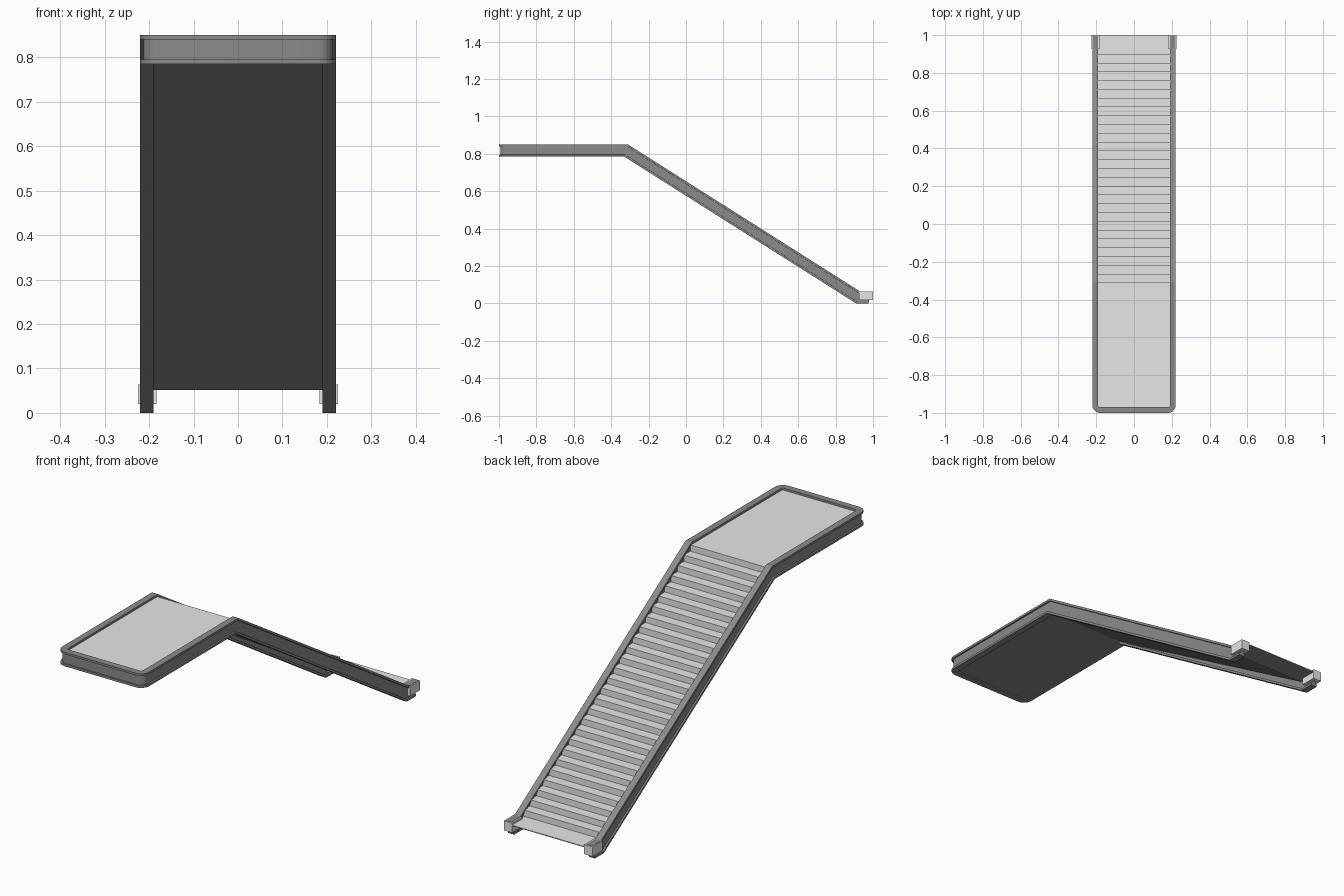
import bpy
import bmesh
import math
from mathutils import Vector

cube = bpy.data.objects.get("Cube")
if cube:
    bpy.data.objects.remove(cube, do_unlink=True)


def material(name, value):
    mat = bpy.data.materials.new(name)
    mat.use_nodes = True
    color = (value, value, value, 1)
    mat.diffuse_color = color
    mat.node_tree.nodes["Principled BSDF"].inputs["Base Color"].default_value = color
    return mat


light = material("light grey", 0.8)
rail_grey = material("rail grey", 0.26)


def add_object(name, verts, faces, mats):
    mesh = bpy.data.meshes.new(name)
    mesh.from_pydata(verts, [], faces)
    obj = bpy.data.objects.new(name, mesh)
    bpy.context.collection.objects.link(obj)
    for mat in mats:
        mesh.materials.append(mat)
    # Consistent outward normals
    bm = bmesh.new()
    bm.from_mesh(mesh)
    bmesh.ops.recalc_face_normals(bm, faces=bm.faces)
    bm.to_mesh(mesh)
    bm.free()
    return obj


# Deck, treads and landing as one stepped profile swept across the width
STEPS = 26
DECK_Z, LAND_Z, LAND_BOTTOM = 0.838, 0.055, 0.051
STAIR_TOP, STAIR_END = -0.31, 0.9
HALF = 0.197
run = (STAIR_END - STAIR_TOP) / STEPS
rise = (DECK_Z - LAND_Z) / (STEPS + 1)

profile = [(-0.98, DECK_Z)]
for i in range(STEPS + 1):
    y = STAIR_TOP + i * run
    profile += [(y, DECK_Z - i * rise), (y, DECK_Z - (i + 1) * rise)]
profile += [(1.0, LAND_Z), (1.0, LAND_BOTTOM), (STAIR_END, LAND_BOTTOM),
            (-0.32, 0.79), (-0.98, 0.79)]

n = len(profile)
verts = [(x, y, z) for x in (-HALF, HALF) for y, z in profile]
faces = [(i, (i + 1) % n, n + (i + 1) % n, n + i) for i in range(n)]
faces += [tuple(range(n)), tuple(range(n, 2 * n))]
stairs = add_object("stairs_and_deck", verts, faces, [light, rail_grey])
# Treads and risers are light, the underside matches the rail
for face in stairs.data.polygons:
    face.material_index = 0 if max(face.normal.y, face.normal.z) > 0.5 else 1

# Flanged side rail: one mitred sweep up one side, round the deck and down the other
HEIGHT = 0.065
RAIL_X = 0.203
straight = Vector((0, 0, HEIGHT))
mitre = Vector((0, 0.02, HEIGHT))
side = Vector((1, 0, 0))
path = [
    (Vector((RAIL_X, 0.975, 0)), side, mitre),
    (Vector((RAIL_X, 0.91, 0)), side, mitre),
    (Vector((RAIL_X, -0.33, 0.785)), side, mitre),
]
for k in range(7):
    a = math.radians(15 * k)
    out = Vector((math.cos(a), -math.sin(a), 0))
    path.append((Vector((0.18, -0.96, 0.785)) + out * 0.023, out, straight))


def flip(v):
    return Vector((-v.x, v.y, v.z))


path += [(flip(p), flip(o), u) for p, o, u in reversed(path)]

outer = [(0.017, 0), (0.017, 0.15), (0.01, 0.16), (0.01, 0.84), (0.017, 0.85), (0.017, 1)]
section = outer + [(-0.78 * a, b) for a, b in reversed(outer)]
m = len(section)
verts = [p + o * a + u * b for p, o, u in path for a, b in section]
faces = []
for r in range(len(path) - 1):
    for i in range(m):
        j = (i + 1) % m
        faces.append((r * m + i, r * m + j, (r + 1) * m + j, (r + 1) * m + i))
faces += [tuple(range(m)), tuple(range(len(verts) - m, len(verts)))]
rail = add_object("side_rail", verts, faces, [rail_grey])
bpy.ops.object.select_all(action="DESELECT")
rail.select_set(True)
bpy.context.view_layer.objects.active = rail
bpy.ops.object.shade_smooth_by_angle(angle=math.radians(30))

# Light sleeves wrapped around the rail feet, with the rail top showing
for name, sign in (("left_foot_sleeve", 1), ("right_foot_sleeve", -1)):
    bpy.ops.mesh.primitive_cube_add(size=1, location=(sign * 0.204, 0.963, 0.042))
    sleeve = bpy.context.object
    sleeve.name = name
    sleeve.scale = (0.042, 0.074, 0.044)
    sleeve.data.materials.append(light)
